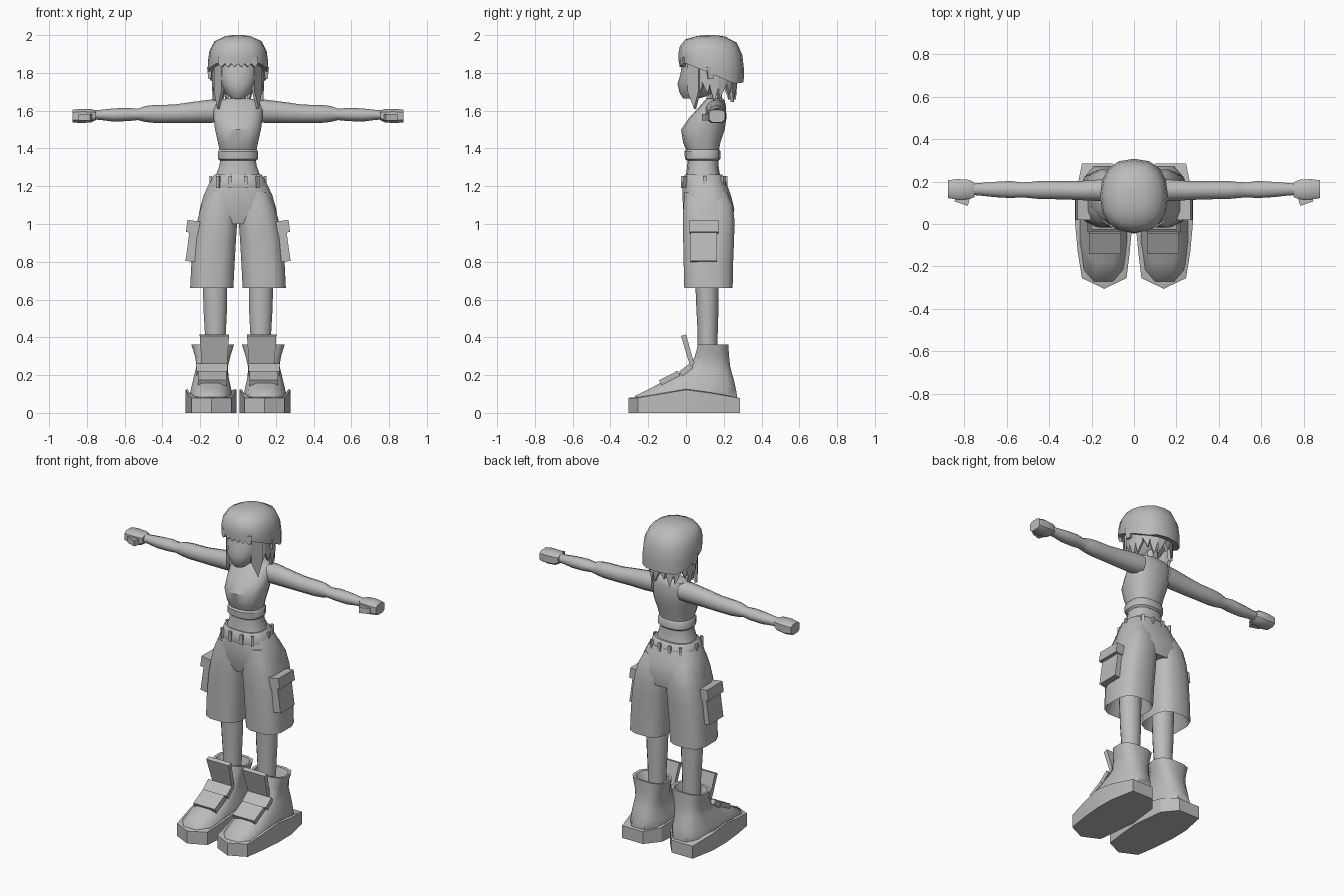
import bpy, bmesh, math
from mathutils import Vector, Matrix

grey = bpy.data.materials.new("plain grey")
grey.diffuse_color = (0.5, 0.5, 0.5, 1)


def finish(name, bm, mirror=False, angle=40):
    bmesh.ops.recalc_face_normals(bm, faces=bm.faces[:])
    me = bpy.data.meshes.new(name)
    bm.to_mesh(me)
    bm.free()
    me.materials.append(grey)
    ob = bpy.data.objects.new(name, me)
    bpy.context.collection.objects.link(ob)
    bpy.ops.object.select_all(action='DESELECT')
    ob.select_set(True)
    bpy.context.view_layer.objects.active = ob
    bpy.ops.object.shade_smooth_by_angle(angle=math.radians(angle))
    if mirror:
        m = ob.modifiers.new("mirror", 'MIRROR')
        m.use_mirror_merge = False
    return ob


def bridge(bm, rows, caps=(True, True)):
    n = len(rows[0])
    for a, b in zip(rows, rows[1:]):
        for i in range(n):
            bm.faces.new((a[i], a[(i + 1) % n], b[(i + 1) % n], b[i]))
    for row, cap in zip((rows[0], rows[-1]), caps):
        if cap:
            bm.faces.new(row)


def loft(name, rings, n=12, axis='z', power=1.0, mirror=False, angle=40):
    """Rings are (position, u0, u1, v0, v1) rounded boxes along an axis."""
    bm = bmesh.new()
    rows = []
    for t, u0, u1, v0, v1 in rings:
        row = []
        for i in range(n):
            a = 2 * math.pi * (i + 0.5) / n
            c, s = math.cos(a), math.sin(a)
            u = (u0 + u1) / 2 + (u1 - u0) / 2 * math.copysign(abs(c) ** power, c)
            v = (v0 + v1) / 2 + (v1 - v0) / 2 * math.copysign(abs(s) ** power, s)
            row.append(bm.verts.new((u, v, t) if axis == 'z' else (t, u, v)))
        rows.append(row)
    bridge(bm, rows)
    return finish(name, bm, mirror, angle)


def slab(name, loc, size, rot=(0, 0, 0), mirror=True, taper=1.0):
    bm = bmesh.new()
    bmesh.ops.create_cube(bm, size=1)
    for v in bm.verts:
        if v.co.z < 0:
            v.co.x *= taper
            v.co.y *= taper
        v.co = Vector((v.co.x * size[0], v.co.y * size[1], v.co.z * size[2]))
    for ax, r in zip('XYZ', rot):
        bm.transform(Matrix.Rotation(math.radians(r), 4, ax))
    bm.transform(Matrix.Translation(loc))
    return finish(name, bm, mirror, 30)


def interp(x, pts):
    for (a, p), (b, q) in zip(pts, pts[1:]):
        if x <= b:
            return p + (q - p) * max(0, (x - a) / (b - a))
    return pts[-1][1]


# Head and neck
loft("head", [(1.665, -.035, .035, -.015, .07), (1.69, -.065, .065, -.032, .15),
              (1.74, -.098, .098, -.045, .21), (1.79, -.118, .118, -.03, .25),
              (1.86, -.125, .125, -.02, .26), (1.93, -.11, .11, .0, .24)], 14, power=.9)
loft("neck", [(1.6, -.05, .05, .11, .2), (1.72, -.04, .04, .1, .19)], 8)
slab("ear", (.147, .13, 1.80), (.025, .045, .065), (0, 0, 12), taper=.6)

# Cap with a rim that dips towards the back
RIM = [(-.04, 1.86), (.03, 1.84), (.1, 1.805), (.18, 1.785), (.24, 1.74), (.31, 1.75)]
bm = bmesh.new()
rows = []
for s, h in ((.93, .02), (.99, 0), (1, .28), (.95, .58), (.78, .84), (.42, .97), (.14, 1)):
    row = []
    for i in range(16):
        a = 2 * math.pi * i / 16
        x = .16 * math.copysign(abs(math.cos(a)) ** .85, math.cos(a))
        y = .133 + .174 * math.copysign(abs(math.sin(a)) ** .85, math.sin(a))
        z = interp(y, RIM)
        row.append(bm.verts.new((x * s, .133 + (y - .133) * s, z + (2.0 - z) * h)))
    rows.append(row)
bridge(bm, rows)
finish("cap", bm)

# Jagged hair locks around the sides and back, plus a short fringe
bm = bmesh.new()


def lock(p, q, top, tip, lean=.5):
    p, q = Vector(p), Vector(q)
    up, out = Vector((0, 0, 1)), Vector((0, .13, 0))
    side = (p + q) / 2 - out
    side = Vector((side.x, side.y, 0)).normalized() * .018
    mid = tip + (top - tip) * .35
    m = p.lerp(q, lean)
    f = [bm.verts.new(c) for c in (p + up * top, q + up * top, q + up * mid, m + up * tip, p + up * mid)]
    b = [bm.verts.new(v.co - side) for v in f]
    bridge(bm, [f, b])


def around(deg):
    a = math.radians(deg)
    return (.137 * math.cos(a), .135 + .135 * math.sin(a), 0)


for i in range(14):
    lock(around(-40 + i * 260 / 14), around(-40 + (i + 1) * 260 / 14), 1.86,
         (1.66, 1.69, 1.645)[i % 3], (.2, .7, .5)[i % 3])
for s in (-1, 1):
    lock((s * .126, .065, 0), (s * .088, .008, 0), 1.87, 1.61, .4)
    for k in range(3):
        lock((s * k * .035, -.036 + k * .004, 0), (s * (k + 1) * .035, -.032 + k * .008, 0), 1.885, 1.83, .6)
finish("hair", bm, angle=25)

# Torso: cropped top over a bare waist
loft("cropped_top", [(1.335, -.098, .098, .008, .172), (1.345, -.108, .108, -.006, .182),
                     (1.385, -.108, .108, -.008, .182), (1.395, -.1, .1, .0, .175),
                     (1.43, -.108, .108, -.015, .182), (1.5, -.124, .124, -.026, .205),
                     (1.56, -.132, .132, .015, .214), (1.62, -.135, .135, .07, .212),
                     (1.655, -.115, .115, .10, .205), (1.665, -.06, .06, .11, .195)], 14, power=.8)
loft("waist", [(1.22, -.13, .13, -.005, .19), (1.27, -.115, .115, .002, .178),
               (1.31, -.1, .1, .006, .172), (1.36, -.095, .095, .01, .17)], 14, power=.8)

# Arms with fists
loft("arm", [(.09, .10, .215, 1.54, 1.66), (.15, .105, .213, 1.535, 1.658), (.25, .11, .205, 1.535, 1.645),
             (.34, .114, .205, 1.535, 1.632), (.44, .115, .205, 1.535, 1.63), (.49, .12, .2, 1.54, 1.625),
             (.53, .124, .197, 1.55, 1.61), (.58, .12, .205, 1.545, 1.615), (.66, .125, .2, 1.542, 1.612),
             (.72, .132, .195, 1.55, 1.605), (.78, .137, .19, 1.555, 1.6)], 10, 'x', mirror=True)
loft("hand", [(.752, .125, .198, 1.55, 1.602), (.775, .115, .21, 1.537, 1.61),
              (.83, .112, .214, 1.532, 1.612), (.876, .12, .208, 1.537, 1.606)], 8, 'x', .6, True)
slab("thumb", (.808, .115, 1.566), (.065, .04, .035), (0, 0, 18))

# Baggy shorts: hips, legs, waistband and loops
loft("shorts_hips", [(1.0, -.218, .218, .005, .245), (1.08, -.205, .205, -.018, .258), (1.15, -.185, .185, -.02, .24),
                     (1.2, -.162, .162, -.02, .222), (1.225, -.148, .148, -.015, .212)], 16, power=.75)
loft("shorts_leg", [(.78, .06, .2, .03, .2), (.675, .03, .245, .0, .24), (.66, .022, .256, -.012, .25),
                    (.78, .016, .25, -.015, .252), (.92, .008, .236, -.018, .258), (1.02, .001, .217, -.02, .26),
                    (1.1, .0, .196, -.016, .25), (1.17, .0, .165, -.01, .22)], 12, power=.65, mirror=True)
loft("waistband", [(1.185, -.155, .155, -.018, .215), (1.2, -.157, .157, -.024, .218),
                   (1.25, -.138, .138, -.016, .204), (1.262, -.125, .125, -.006, .192)], 16, power=.75)
for k, (x, y, r) in enumerate(((.04, -.02, 0), (.105, -.006, 35), (.145, .1, 90), (.1, .197, -35), (.035, .212, 0))):
    slab("belt_loop_%d" % (k + 1), (x, y, 1.222), (.018, .014, .062), (0, 0, r))

# Cargo pockets with flaps
slab("pocket", (.236, .095, .905), (.056, .14, .21), (0, -8, 0))
slab("pocket_flap", (.236, .095, .985), (.072, .152, .065), (0, -8, 0))

# Shins
loft("shin", [(.28, .065, .175, .06, .168), (.42, .062, .178, .062, .168),
              (.55, .055, .186, .055, .172), (.72, .053, .19, .048, .174)], 10, mirror=True)

# Shoe soles with a raised middle edge
OUTLINE = [(.14, -.305, .078), (.245, -.255, .08), (.265, -.13, .1), (.277, 0, .122), (.276, .13, .105),
           (.245, .285, .078), (.1, .285, .078), (.03, .2, .09), (.008, 0, .122), (.02, -.13, .1), (.035, -.255, .08)]
bm = bmesh.new()
bridge(bm, [[bm.verts.new((x, y, 0)) for x, y, z in OUTLINE],
            [bm.verts.new((x, y, z)) for x, y, z in OUTLINE],
            [bm.verts.new((.14 + (x - .14) * .93, y * .96, z + .004)) for x, y, z in OUTLINE]])
finish("shoe_sole", bm, True, 30)

# Shoe uppers with an open flared collar
loft("shoe_upper", [(.06, .03, .258, -.285, .275), (.09, .028, .26, -.275, .277), (.135, .035, .25, -.185, .268),
                    (.175, .045, .24, -.11, .258), (.215, .05, .23, -.03, .245), (.25, .05, .222, .02, .236),
                    (.3, .038, .23, .045, .23), (.362, .018, .25, .062, .226), (.36, .035, .232, .075, .21),
                    (.3, .055, .19, .08, .19)], 12, power=.7, mirror=True, angle=45)
slab("shoe_tongue", (.125, .012, .325), (.155, .028, .18), (16, 0, 0), taper=.85)
slab("shoe_strap", (.137, -.085, .182), (.15, .11, .036), (27, 0, 0))
slab("ankle_strap", (.137, .0, .228), (.165, .07, .03), (38, 0, 0))
